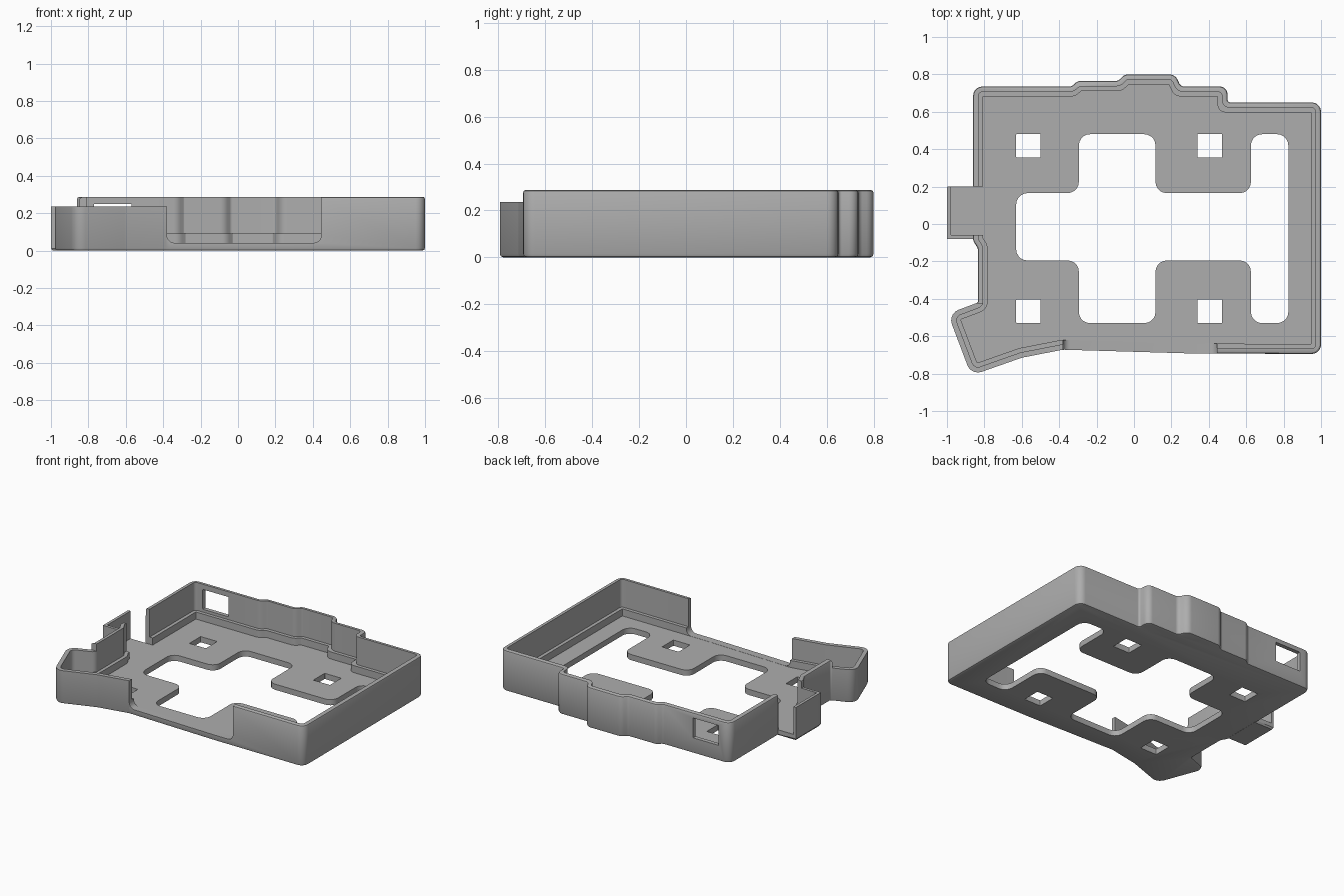
import bpy, bmesh, math
from mathutils import Vector

cube = bpy.data.objects.get("Cube")
if cube:
    bpy.data.objects.remove(cube, do_unlink=True)

grey = bpy.data.materials.new("plain grey")
grey.use_nodes = True
colour = (0.42, 0.42, 0.42, 1)
grey.diffuse_color = colour
grey.node_tree.nodes["Principled BSDF"].inputs["Base Color"].default_value = colour


def rounded(corners, inset=0.0, steps=5):
    """Counter-clockwise outline with filleted corners, moved inward by inset."""
    n = len(corners)
    pts = [Vector(c[:2]) for c in corners]
    moved, radii = [], []
    for i, p in enumerate(pts):
        a = (p - pts[i - 1]).normalized()
        b = (pts[(i + 1) % n] - p).normalized()
        na, nb = Vector((-a.y, a.x)), Vector((-b.y, b.x))
        moved.append(p + (na + nb) * inset / (1 + na.dot(nb)))
        turn = 1 if a.x * b.y - a.y * b.x > 0 else -1
        radii.append(max(corners[i][2] - turn * inset, 0.004))
    out = []
    for i, p in enumerate(moved):
        a, b = moved[i - 1] - p, moved[(i + 1) % n] - p
        la, lb = a.length, b.length
        a, b = a / la, b / lb
        half = a.angle(b) / 2
        t = min(radii[i] / math.tan(half), 0.47 * la, 0.47 * lb)
        r = t * math.tan(half)
        mid = p + (a + b).normalized() * r / math.sin(half)
        s, e = p + a * t - mid, p + b * t - mid
        sweep = s.angle_signed(e)
        for k in range(steps + 1):
            ang = -sweep * k / steps
            c, d = math.cos(ang), math.sin(ang)
            out.append(mid + Vector((s.x * c - s.y * d, s.x * d + s.y * c)))
    return out


def loft(name, corners, levels, upright=False):
    """Solid through inset copies of an outline; levels hold (inset, height)."""
    bm = bmesh.new()
    rings = []
    for inset, h in levels:
        ring = rounded(corners, inset)
        rings.append([bm.verts.new((p.x, h, p.y) if upright else (p.x, p.y, h))
                      for p in ring])
    for lo, hi in zip(rings, rings[1:]):
        for i in range(len(lo)):
            bm.faces.new((lo[i - 1], lo[i], hi[i], hi[i - 1]))
    bm.faces.new(rings[0][::-1])
    bm.faces.new(rings[-1])
    bmesh.ops.recalc_face_normals(bm, faces=bm.faces)
    mesh = bpy.data.meshes.new(name)
    bm.to_mesh(mesh)
    bm.free()
    mesh.materials.append(grey)
    obj = bpy.data.objects.new(name, mesh)
    bpy.context.collection.objects.link(obj)
    return obj


def rect(x0, x1, y0, y1, r=0.004):
    return [(x0, y0, r), (x1, y0, r), (x1, y1, r), (x0, y1, r)]


def combine(target, tool, operation="DIFFERENCE"):
    mod = target.modifiers.new(tool.name, "BOOLEAN")
    mod.operation, mod.solver, mod.object = operation, "EXACT", tool
    bpy.context.view_layer.objects.active = target
    bpy.ops.object.modifier_apply(modifier=mod.name)
    bpy.data.objects.remove(tool, do_unlink=True)


# Outer outline, counter-clockwise from the front right corner
outline = [
    (1, -.695, .05), (1, .65, .05), (.50, .65, .015), (.50, .735, .05),
    (.25, .735, .03), (.22, .80, .05), (-.05, .80, .05), (-.085, .765, .03),
    (-.30, .765, .04), (-.335, .735, .03), (-.86, .735, .05), (-.86, -.09, .03),
    (-.835, -.13, .03), (-.835, -.42, .01), (-.995, -.48, .06), (-.87, -.81, .06),
    (-.60, -.715, .1), (-.38, -.672, .1), (.30, -.692, .1)]

# Tray body with chamfered base and eased rim
tray = loft("tray", outline, [(.014, 0), (.004, .004), (0, .014), (0, .276),
                              (.003, .283), (.010, .287)])
# Side pocket
combine(tray, loft("side_pocket", rect(-1, -.84, -.08, .20),
                   [(.008, 0), (0, .012), (0, .235)]), "UNION")

# Interior with a stepped ledge
combine(tray, loft("interior", outline, [(.053, .04), (.053, .09), (.029, .09), (.029, .4)]))
combine(tray, loft("pocket_space", rect(-.98, -.865, -.06, .3), [(0, .04), (0, .4)]))
combine(tray, loft("pocket_gap", rect(-.93, -.78, -.06, .2), [(0, .04), (0, .4)]))

# Lowered front corner, front opening and rear window
combine(tray, loft("corner_step", rect(-1.1, -.37, -.9, -.425), [(0, .235), (0, .4)]))
combine(tray, loft("front_opening", rect(-.38, .445, .041, .5, .04),
                   [(0, -.9), (0, -.55)], True))
combine(tray, loft("rear_window", rect(-.77, -.57, .11, .25),
                   [(0, .6), (0, .9)], True))

# Floor cut-out: a cross joined to a long slot
cross = [(-.295, .48), (-.295, .165), (-.63, .165), (-.63, -.195), (-.295, -.195),
         (-.295, -.53), (.115, -.53), (.115, -.195), (.625, -.195), (.625, -.53),
         (.825, -.53), (.825, .48), (.625, .48), (.625, .165), (.115, .165), (.115, .48)]
combine(tray, loft("floor_cutout", [(x, y, .06) for x, y in cross], [(0, -.1), (0, .1)]))

# Four square floor holes
for x in (-.63, .34):
    for y in (-.53, .355):
        combine(tray, loft("square_hole", rect(x, x + .13, y, y + .127), [(0, -.1), (0, .1)]))

bpy.ops.object.select_all(action="DESELECT")
tray.select_set(True)
bpy.context.view_layer.objects.active = tray
bpy.ops.object.shade_smooth_by_angle(angle=math.radians(30))
